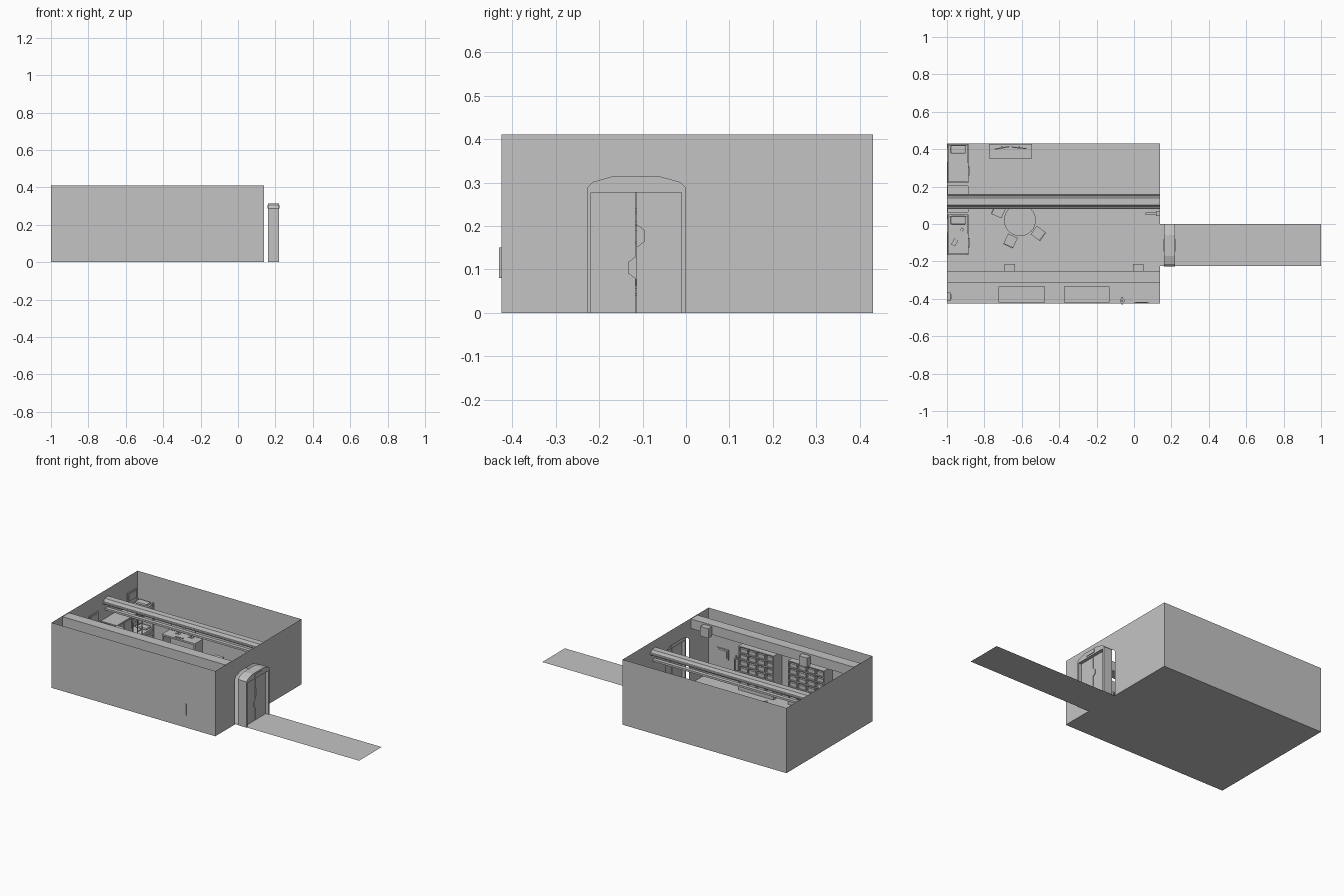
import bpy, bmesh, math
from mathutils import Matrix, Vector

grey = bpy.data.materials.new("plain grey")
grey.diffuse_color = (0.55, 0.55, 0.55, 1)


def finish(name, bm):
    me = bpy.data.meshes.new(name)
    bm.to_mesh(me)
    bm.free()
    me.materials.append(grey)
    ob = bpy.data.objects.new(name, me)
    bpy.context.collection.objects.link(ob)
    return ob


def boxes(name, items, mat=Matrix()):
    """Each item: (x0, x1, y0, y1, z0, z1)."""
    bm = bmesh.new()
    for x0, x1, y0, y1, z0, z1 in items:
        m = Matrix.Translation(((x0 + x1) / 2, (y0 + y1) / 2, (z0 + z1) / 2))
        m = m @ Matrix.Diagonal((x1 - x0, y1 - y0, z1 - z0, 1))
        bmesh.ops.create_cube(bm, size=1, matrix=mat @ m)
    return finish(name, bm)


def sheet(name, polys):
    bm = bmesh.new()
    for p in polys:
        bm.faces.new([bm.verts.new(v) for v in p])
    return finish(name, bm)


def extrude_x(name, pts, x0, x1):
    """Closed (y, z) profile swept along x."""
    bm = bmesh.new()
    f = bm.faces.new([bm.verts.new((x0, y, z)) for y, z in pts])
    r = bmesh.ops.extrude_face_region(bm, geom=[f])
    vs = [v for v in r["geom"] if isinstance(v, bmesh.types.BMVert)]
    bmesh.ops.translate(bm, verts=vs, vec=(x1 - x0, 0, 0))
    bmesh.ops.recalc_face_normals(bm, faces=bm.faces)
    return finish(name, bm)


def cylinders(name, items, sides=24):
    """Each item: (x, y, z0, z1, radius)."""
    bm = bmesh.new()
    for x, y, z0, z1, r in items:
        bmesh.ops.create_cone(bm, cap_ends=True, segments=sides, radius1=r, radius2=r,
                              depth=z1 - z0, matrix=Matrix.Translation((x, y, (z0 + z1) / 2)))
    return finish(name, bm)


# Room shell, open at the top, with a door opening in the right wall
L, R, F, B, H = -1.0, 0.14, -0.425, 0.43, 0.41
sheet("room_floor", [[(L, F, 0), (R, F, 0), (R, B, 0), (L, B, 0)]])
sheet("corridor_floor", [[(R, -0.225, 0), (1, -0.225, 0), (1, 0, 0), (R, 0, 0)]])
sheet("room_walls", [
    [(L, F, 0), (R, F, 0), (R, F, H), (L, F, H)],
    [(R, B, 0), (L, B, 0), (L, B, H), (R, B, H)],
    [(L, B, 0), (L, F, 0), (L, F, H), (L, B, H)]])
arch = [(-0.228, 0), (-0.228, 0.288), (-0.215, 0.301), (-0.17, 0.314),
        (-0.06, 0.314), (-0.013, 0.301), (0, 0.288), (0, 0)]
wall = [(F, 0)] + arch + [(B, 0), (B, H), (F, H)]
sheet("right_wall", [[(R, y, z) for y, z in wall]])

# Door frame, leaves with interlocking tabs, sign plate
inner = [(-0.01, 0), (-0.01, 0.277), (-0.219, 0.277), (-0.219, 0)]
extrude_x("door_frame", arch + inner, 0.16, 0.22)
extrude_x("door_leaf_front", [(-0.219, 0), (-0.116, 0), (-0.116, 0.277), (-0.219, 0.277)], 0.18, 0.2)
extrude_x("door_leaf_back", [(-0.114, 0), (-0.01, 0), (-0.01, 0.277), (-0.114, 0.277)], 0.18, 0.2)
for name, s, z in (("upper_door_tab", 1, 0.15), ("lower_door_tab", -1, 0.077)):
    extrude_x(name, [(-0.114, z), (-0.114 + s * 0.019, z + 0.014),
                     (-0.114 + s * 0.019, z + 0.04), (-0.114, z + 0.054)], 0.177, 0.204)
boxes("door_sign", [(0.157, 0.223, -0.148, -0.08, 0.287, 0.305)])

# Ceiling beam along the front with two wall units
boxes("ceiling_beam", [(L, R, -0.315, -0.25, 0.345, 0.405)])
boxes("beam_units", [(x, x + 0.057, -0.25, -0.215, 0.335, 0.395) for x in (-0.692, -0.005)])

# Overhead duct with side pipes and a thin rail below
extrude_x("overhead_duct", [(0.092, 0.34), (0.105, 0.325), (0.137, 0.325), (0.15, 0.34),
                            (0.14, 0.362), (0.102, 0.362)], L, R)
for name, y in (("front_pipe", 0.086), ("back_pipe", 0.154)):
    extrude_x(name, [(y + 0.007 * math.cos(a * math.pi / 4), 0.34 + 0.007 * math.sin(a * math.pi / 4))
                     for a in range(8)], L, R)
boxes("lower_rail", [(L, R, 0.108, 0.132, 0.285, 0.297)])

# Storage racks on the front wall
for n, x0, x1 in (("left", -0.725, -0.475), ("right", -0.375, -0.13)):
    y0, y1, top = -0.42, -0.335, 0.275
    parts = [(x0, x1, y0, y0 + 0.006, 0, top), (x0, x1, y0, y1, 0, 0.03)]
    parts += [(x0, x1, y0, y1, 0.03 + 0.04 * i, 0.036 + 0.04 * i) for i in range(1, 7)]
    parts += [(x - 0.003, x + 0.003, y0, y1, 0, top)
              for x in [x0 + 0.003 + (x1 - x0 - 0.006) * i / 4 for i in range(5)]]
    boxes(n + "_rack", parts)
    w = (x1 - x0) / 4
    boxes(n + "_rack_bins", [(x0 + w * i + 0.008, x0 + w * (i + 1) - 0.008, y0, y1 - 0.008,
                              0.037 + 0.04 * k, 0.058 + 0.04 * k)
                             for i in range(4) for k in range(6)])

# Bunks against the left wall, each with mattresses, pillows and ladder
for n, y0, y1 in (("front", -0.165, 0.05), ("back", 0.218, 0.428)):
    x0, x1 = -0.998, -0.885
    boxes(n + "_bunk_frame", [(x0, x1, y0, y1, z, z + 0.02) for z in (0.04, 0.19)] +
          [(x - 0.006, x, y, y + 0.006, 0, 0.24) for x in (x0 + 0.006, x1)
           for y in (y0, y1 - 0.006)] +
          [(x1 - 0.004, x1, y0, y1 - 0.1, 0.228, 0.234)])
    boxes(n + "_bunk_mattresses", [(x0 + 0.006, x1 - 0.006, y0 + 0.006, y1 - 0.006, z, z + 0.02)
                                   for z in (0.06, 0.21)])
    p = boxes(n + "_bunk_pillows", [(-0.98, -0.9, y1 - 0.052, y1 - 0.008, z, z + 0.014)
                                    for z in (0.08, 0.23)])
    b = p.modifiers.new("soft_edges", "BEVEL")
    b.width, b.segments = 0.005, 2
    boxes(n + "_bunk_ladder", [(x1, x1 + 0.006, y, y + 0.005, 0, 0.225) for y in (y0 + 0.04, y0 + 0.085)] +
          [(x1, x1 + 0.005, y0 + 0.04, y0 + 0.09, z, z + 0.005) for z in (0.04, 0.08, 0.12, 0.16, 0.2)])
    # Framed picture above the pillow
    yc = y1 - 0.06
    boxes(n + "_wall_frame", [(L, -0.994, yc - 0.045, yc + 0.045, 0.252, 0.308)])
    boxes(n + "_wall_screen", [(L, -0.992, yc - 0.036, yc + 0.036, 0.26, 0.3)])

# Instrument lying on the front bunk
m = Matrix.Translation((-0.945, -0.075, 0.23)) @ Matrix.Rotation(math.radians(-30), 4, "Z")
boxes("instrument", [(-0.012, 0.012, -0.045, -0.01, 0, 0.01), (-0.004, 0.004, -0.01, 0.055, 0.003, 0.008),
                     (-0.008, 0.008, 0.045, 0.06, 0.003, 0.009)], m)

# Locker between the bunks
boxes("locker", [(-0.998, -0.887, 0.062, 0.206, 0, 0.235)])
boxes("locker_doors", [(-0.887, -0.884, y, y + 0.066, 0.008, 0.227) for y in (0.065, 0.136)])
boxes("locker_handles", [(-0.884, -0.878, y, y + 0.006, 0.1, 0.13) for y in (0.12, 0.142)])

# Desk with two monitors, keyboard and mouse
boxes("desk", [(-0.775, -0.545, 0.35, 0.428, 0.092, 0.102), (-0.775, -0.765, 0.35, 0.428, 0, 0.092),
               (-0.555, -0.545, 0.35, 0.428, 0, 0.092), (-0.765, -0.555, 0.42, 0.426, 0.02, 0.092)])
for n, x, a in (("left", -0.705, 10), ("right", -0.615, -6)):
    m = Matrix.Translation((x, 0.408, 0.102)) @ Matrix.Rotation(math.radians(a), 4, "Z")
    boxes(n + "_monitor", [(-0.04, 0.04, -0.004, 0.002, 0.015, 0.065), (-0.005, 0.005, 0.002, 0.007, 0, 0.04),
                           (-0.015, 0.015, -0.008, 0.01, 0, 0.003)], m)
boxes("keyboard_and_mouse", [(-0.69, -0.655, 0.358, 0.37, 0.102, 0.106),
                             (-0.645, -0.638, 0.36, 0.37, 0.102, 0.107)])

# Round table with three chairs turned toward it
T = Vector((-0.61, 0.02, 0))
cylinders("round_table", [(T.x, T.y, 0.09, 0.1, 0.085), (T.x, T.y, 0.008, 0.09, 0.012),
                          (T.x, T.y, 0, 0.008, 0.045)], 32)
for i, (x, y) in enumerate([(-0.66, -0.09), (-0.512, -0.05), (-0.725, 0.068)]):
    d = T - Vector((x, y, 0))
    m = Matrix.Translation((x, y, 0)) @ Matrix.Rotation(math.atan2(d.y, d.x), 4, "Z")
    boxes("chair_%d" % (i + 1), [(-0.03, 0.03, -0.028, 0.028, 0.055, 0.063),
                                 (-0.032, -0.026, -0.028, 0.028, 0.063, 0.125)] +
          [(sx - 0.003, sx + 0.003, sy - 0.003, sy + 0.003, 0, 0.055)
           for sx in (-0.025, 0.025) for sy in (-0.023, 0.023)], m)

# Small wall fittings
boxes("front_wall_frame", [(0.0, 0.08, F, -0.419, 0.118, 0.18), (0.009, 0.071, F, -0.417, 0.127, 0.171)])
boxes("left_wall_box", [(L, -0.98, -0.412, -0.365, 0.12, 0.19), (-0.98, -0.975, -0.4, -0.377, 0.135, 0.175)])
cylinders("extinguisher", [(-0.063, -0.41, 0.08, 0.148, 0.013), (-0.063, -0.41, 0.148, 0.168, 0.005)], 16)
boxes("extinguisher_bracket", [(-0.066, -0.06, -0.43, -0.39, 0.08, 0.15)])
boxes("right_wall_lamp", [(0.062, 0.118, 0.048, 0.062, 0.15, 0.165), (0.118, 0.14, 0.042, 0.068, 0.14, 0.18)])
